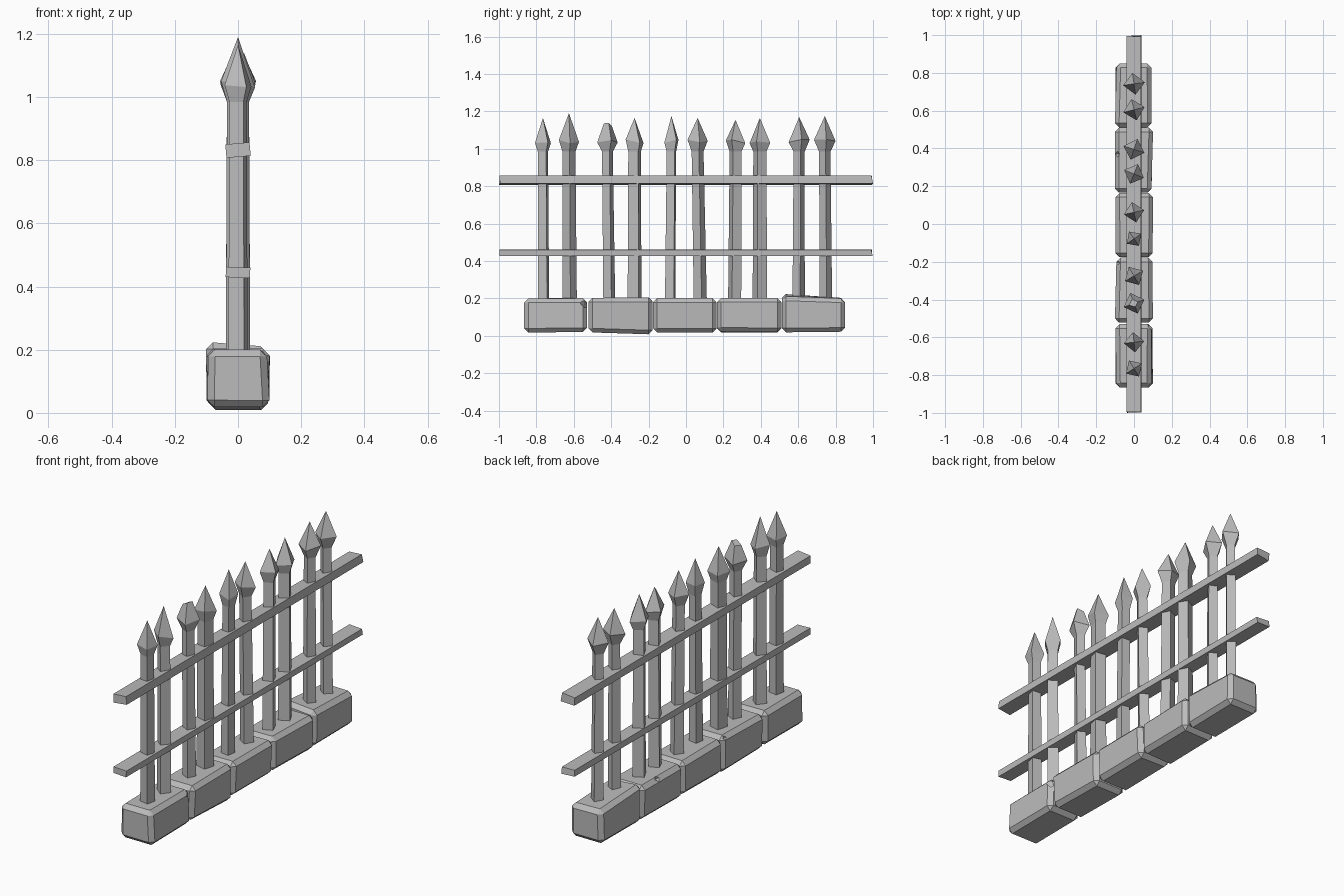
import bpy, bmesh, math, random
from mathutils import Vector, Matrix

random.seed(4)
if "Cube" in bpy.data.objects:
    bpy.data.objects.remove(bpy.data.objects["Cube"], do_unlink=True)

GREY = (0.5, 0.5, 0.5, 1)
stone = bpy.data.materials.new("plain grey")
stone.use_nodes = True
stone.diffuse_color = GREY
stone.node_tree.nodes["Principled BSDF"].inputs["Base Color"].default_value = GREY


def finish(bm, name):
    bmesh.ops.recalc_face_normals(bm, faces=bm.faces)
    mesh = bpy.data.meshes.new(name)
    bm.to_mesh(mesh)
    bm.free()
    mesh.materials.append(stone)
    obj = bpy.data.objects.new(name, mesh)
    bpy.context.collection.objects.link(obj)
    return obj


def box(size, centre):
    bm = bmesh.new()
    bmesh.ops.create_cube(bm, size=1)
    bmesh.ops.scale(bm, vec=size, verts=bm.verts)
    bmesh.ops.translate(bm, vec=centre, verts=bm.verts)
    return bm


def slice_off(bm, point, normal):
    """Cut away what lies beyond the plane and cap the hole."""
    cut = bmesh.ops.bisect_plane(bm, geom=bm.verts[:] + bm.edges[:] + bm.faces[:],
                                 plane_co=point, plane_no=normal, clear_outer=True)
    edges = [e for e in cut["geom_cut"] if isinstance(e, bmesh.types.BMEdge)]
    bmesh.ops.contextual_create(bm, geom=edges)


def spear(name, foot, head, shaft_r, head_r, turn, tip, broken=False):
    """Four-sided shaft flaring into a pointed head."""
    bm = bmesh.new()
    rings = []
    profile = [(0.15, shaft_r, foot), (0.985, shaft_r * 0.9, head),
               (1.04, head_r, head)]
    for z, r, y in profile:
        ring = []
        for i in range(4):
            a = math.radians(turn + 90 * i)
            lift = random.uniform(-0.012, 0.012) if r == head_r else 0
            ring.append(bm.verts.new((r * math.cos(a), y + r * math.sin(a), z + lift)))
        rings.append(ring)
    point = bm.verts.new((0, head, tip))
    bm.faces.new(rings[0])
    for i in range(4):
        j = (i + 1) % 4
        for low, high in zip(rings, rings[1:]):
            bm.faces.new((low[i], low[j], high[j], high[i]))
        bm.faces.new((rings[-1][i], rings[-1][j], point))
    if broken:
        slice_off(bm, (0, head, 1.13), (-0.5, 0.15, 1))
    return finish(bm, name)


# Spear posts: foot y, head y, shaft radius, head radius, turn, tip height
posts = [
    (-0.762, -0.765, 0.036, 0.05, 32, 1.165),
    (-0.622, -0.626, 0.039, 0.054, 6, 1.19),
    (-0.41, -0.42, 0.034, 0.058, 20, 1.19),
    (-0.275, -0.275, 0.043, 0.055, 30, 1.165),
    (-0.085, -0.078, 0.034, 0.046, 35, 1.175),
    (0.077, 0.062, 0.036, 0.055, 12, 1.165),
    (0.26, 0.265, 0.038, 0.056, -22, 1.155),
    (0.395, 0.395, 0.041, 0.058, -18, 1.165),
    (0.602, 0.605, 0.034, 0.058, 14, 1.17),
    (0.748, 0.742, 0.034, 0.058, 8, 1.175),
]
for n, post in enumerate(posts):
    spear(f"spear_post_{n + 1}", *post, broken=(n == 2))

# Horizontal rails, slightly twisted about their length
for name, z, height, twist in (("lower_rail", 0.445, 0.033, 2),
                               ("upper_rail", 0.832, 0.043, -5)):
    bm = box((0.077, 1.99, height), (0, 0, 0))
    bmesh.ops.rotate(bm, matrix=Matrix.Rotation(math.radians(twist), 3, "Y"),
                     verts=bm.verts)
    for v in bm.verts:
        v.co.y += random.uniform(-0.005, 0.005)
        v.co.z += z
    finish(bm, name)

# Base blocks: start y, end y, rise of the low-y top, drop of the high-y bottom
blocks = [(-0.865, -0.53, 0, 0), (-0.522, -0.178, 0, 0.015), (-0.176, 0.164, 0, 0),
          (0.166, 0.51, 0, 0), (0.512, 0.85, 0.025, 0)]
# Chips knocked out of blocks: block index, centre, size
chips = [(0, (0.09, -0.54, 0.17), 0.045), (1, (-0.095, -0.205, 0.2), 0.04),
         (3, (-0.095, 0.37, 0.2), 0.045)]
for n, (start, end, rise, drop) in enumerate(blocks):
    middle = (start + end) / 2
    bm = box((0.192, end - start, 0.182), (0, middle, 0.111))
    for v in bm.verts:
        if v.co.z > 0.1 and v.co.y < middle:
            v.co.z += rise * (1 if v.co.x < 0 else 0.4)
        if v.co.z < 0.1 and v.co.y > middle:
            v.co.z -= drop
        v.co.x += random.uniform(-0.006, 0.006)
        v.co.z += random.uniform(-0.003, 0.003)
    bmesh.ops.bevel(bm, geom=bm.edges[:], offset=0.022, segments=1,
                    affect="EDGES", profile=0.5)
    block = finish(bm, f"base_block_{n + 1}")
    for index, centre, size in chips:
        if index != n:
            continue
        cutter_bm = bmesh.new()
        bmesh.ops.create_cone(cutter_bm, segments=4, radius1=size, radius2=0,
                              depth=size * 1.6, cap_ends=True)
        inward = Vector((-centre[0], 0, -0.08))
        aim = inward.to_track_quat("Z", "Y").to_matrix()
        bmesh.ops.rotate(cutter_bm, matrix=aim, verts=cutter_bm.verts)
        bmesh.ops.translate(cutter_bm, vec=centre, verts=cutter_bm.verts)
        cutter = finish(cutter_bm, "chip_cutter")
        boolean = block.modifiers.new("chip", "BOOLEAN")
        boolean.operation = "DIFFERENCE"
        boolean.object = cutter
        bpy.context.view_layer.objects.active = block
        bpy.ops.object.modifier_apply(modifier=boolean.name)
        bpy.data.objects.remove(cutter, do_unlink=True)
